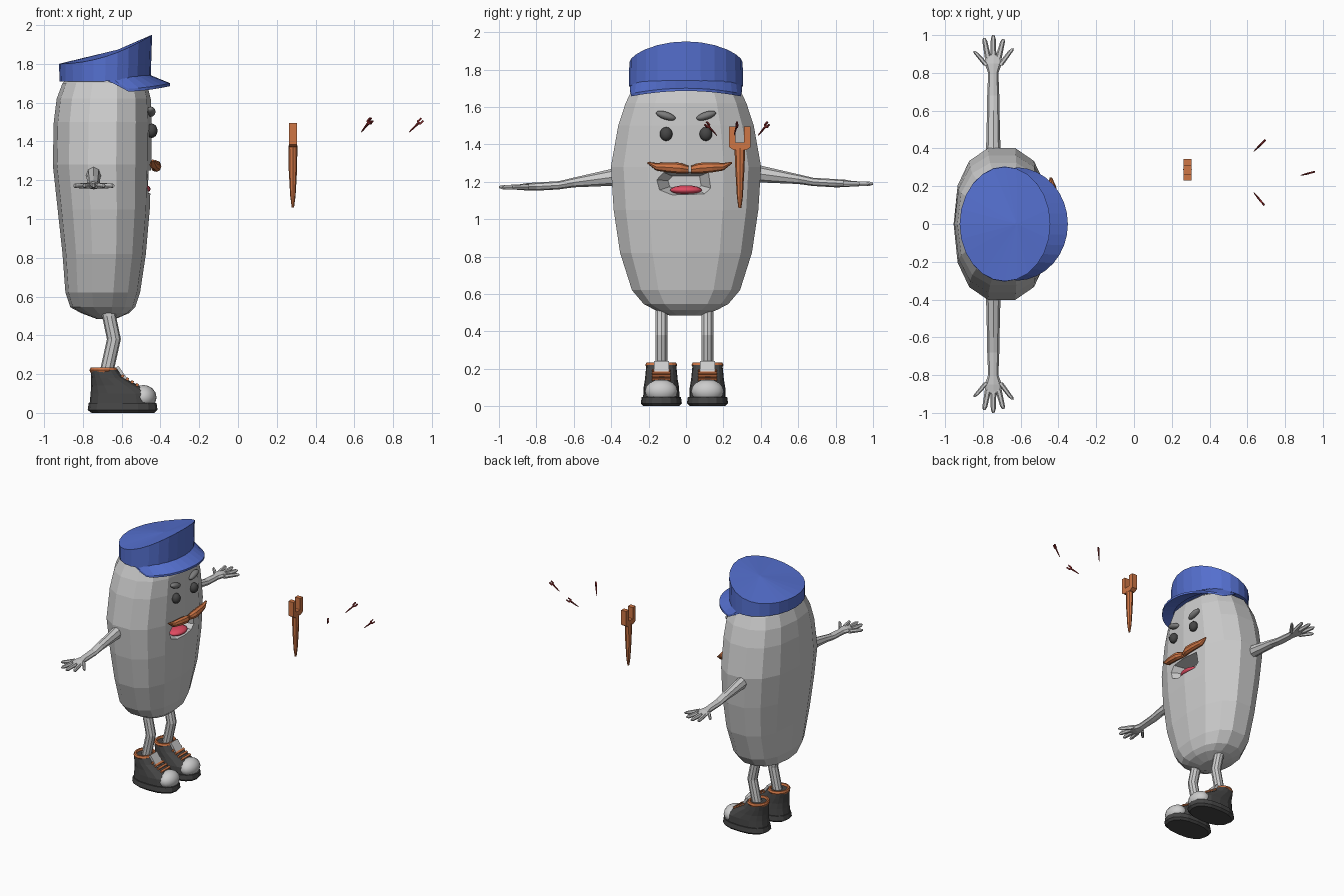
import bpy, bmesh
from math import sin, cos, pi, radians
from mathutils import Vector, Matrix

if "Cube" in bpy.data.objects:
    bpy.data.objects.remove(bpy.data.objects["Cube"])

X, Y, Z = Vector((1, 0, 0)), Vector((0, 1, 0)), Vector((0, 0, 1))


def material(name, rgb):
    m = bpy.data.materials.new(name)
    m.diffuse_color = (*rgb, 1)
    m.use_nodes = True
    m.node_tree.nodes["Principled BSDF"].inputs["Base Color"].default_value = m.diffuse_color
    return m


blue = material("blue", (0.09, 0.16, 0.62))
orange = material("orange", (0.62, 0.18, 0.06))
dark = material("dark_grey", (0.06, 0.06, 0.06))
mid = material("mid_grey", (0.2, 0.2, 0.2))
pink = material("pink_red", (0.75, 0.07, 0.12))
maroon = material("maroon", (0.28, 0.03, 0.03))


def spow(v, e):
    return (abs(v) ** e) * (1 if v >= 0 else -1)


def ring(c, u, v, n, exp=2.0):
    """Closed (super)ellipse around c with half-axes u and v."""
    return [Vector(c) + u * spow(cos(2 * pi * i / n), 2 / exp)
            + v * spow(sin(2 * pi * i / n), 2 / exp) for i in range(n)]


def loft(name, strips, mat=None, matrix=Matrix()):
    """Skin each list of rings, cap the ends, all in one object."""
    bm = bmesh.new()
    for rings in strips:
        vs = [[bm.verts.new(matrix @ p) for p in r] for r in rings]
        n = len(vs[0])
        for a, b in zip(vs, vs[1:]):
            for i in range(n):
                j = (i + 1) % n
                bm.faces.new((a[i], a[j], b[j], b[i]))
        bm.faces.new(vs[0][::-1])
        bm.faces.new(vs[-1])
    bmesh.ops.recalc_face_normals(bm, faces=bm.faces)
    me = bpy.data.meshes.new(name)
    bm.to_mesh(me)
    bm.free()
    ob = bpy.data.objects.new(name, me)
    bpy.context.collection.objects.link(ob)
    if mat:
        me.materials.append(mat)
    return ob


def ball(name, c, r, mat=None, tilt=0, smooth=True):
    bpy.ops.mesh.primitive_uv_sphere_add(segments=16, ring_count=8, location=c, rotation=(tilt, 0, 0))
    ob = bpy.context.object
    ob.name, ob.scale = name, r
    if mat:
        ob.data.materials.append(mat)
    if smooth:
        bpy.ops.object.shade_smooth()
    return ob


# Body: flat-faced bean, rows are z, back x, front x, half width
rows = [(0.485, -0.73, -0.63, 0.09), (0.515, -0.81, -0.56, 0.17), (0.545, -0.865, -0.53, 0.23),
        (0.62, -0.89, -0.505, 0.295), (0.82, -0.905, -0.475, 0.36), (1.05, -0.93, -0.455, 0.395),
        (1.28, -0.955, -0.447, 0.41), (1.5, -0.95, -0.445, 0.37), (1.62, -0.935, -0.45, 0.33),
        (1.70, -0.905, -0.47, 0.29), (1.76, -0.84, -0.54, 0.2)]
body = loft("body", [[ring(((a + b) / 2, 0, z), X * (b - a) / 2, Y * w, 14, 2.4) for z, a, b, w in rows]])

# Mouth: tapered hollow cut into the body
mouth = [(-.16, 1.21), (-.145, 1.155), (-.075, 1.13), (.1, 1.135), (.135, 1.165), (.12, 1.25), (-.12, 1.25)]
cutter = loft("mouth_cutter", [[[Vector((x, y * s, 1.2 + (z - 1.2) * s)) for y, z in mouth]
                                for x, s in ((-0.40, 1.1), (-0.46, 1.0), (-0.55, 0.6))]])
cutter.hide_render = True
cutter.hide_viewport = True
cut = body.modifiers.new("mouth", 'BOOLEAN')
cut.operation, cut.object, cut.solver = 'DIFFERENCE', cutter, 'EXACT'
ball("mouth_tongue", (-0.505, 0, 1.155), (0.055, 0.085, 0.026), pink)

# Eyes, brows and moustache halves
for s, side in ((-1, "right"), (1, "left")):
    ball(side + "_eye", (-0.445, 0.106 * s, 1.455), (0.03, 0.034, 0.037), dark)
    ball(side + "_brow", (-0.45, 0.108 * s, 1.553), (0.025, 0.055, 0.021), mid, radians(18) * s)
    tache = [(0.006, -0.43, 1.265, .018, .02), (0.05, -0.42, 1.272, .025, .029), (0.12, -0.425, 1.277, .025, .027),
             (0.18, -0.435, 1.28, .022, .02), (0.226, -0.44, 1.302, .006, .005)]
    loft(side + "_moustache", [[ring((x, 0.02 + s * y, z), X * a, Z * b, 8) for y, x, z, a, b in tache]], orange)

# Cap crown: straight sides with a top that rises to the front
N = 24
base = ring((-0.685, 0, 1.71), X * 0.235, Y * 0.305, N)
top = ring((-0.683, 0, 0), X * 0.24, Y * 0.303, N)
for p in base:
    p.z += 0.02 * max(0, (p.x + 0.685) / 0.235)
for p in top:
    p.z = 1.80 + 0.15 * ((p.x + 0.923) / 0.48) ** 2
hub = Vector((-0.62, 0, 1.873))
inner = [hub + (p - hub) * 0.03 for p in top]
loft("cap_crown", [[base, top, inner]], blue)

# Cap brim: curved plate sweeping round the front
brim = []
for k in range(17):
    a = radians(-88 + 11 * k)
    ix, iy, ox, oy = -0.685 + 0.225 * cos(a), 0.29 * sin(a), -0.625 + 0.275 * cos(a), 0.3 * sin(a)
    oz = 1.70 - 0.03 * sin(a) ** 2 + (0.03 if k in (0, 16) else 0)
    brim.append([Vector((ix, iy, 1.745)), Vector((ox, oy, oz)),
                 Vector((ox, oy, oz - 0.015)), Vector((ix, iy, 1.715))])
loft("cap_brim", [brim], blue)

# Arms with five-fingered hands
arm = [(0.3, 1.24, .042, .05), (0.4, 1.232, .038, .045), (0.6, 1.205, .033, .026), (0.68, 1.19, .032, .022),
       (0.8, 1.183, .027, .022), (0.85, 1.182, .046, .02), (0.895, 1.18, .043, .014)]
fingers = [(-.035, .84, -.1, .915), (-.028, .88, -.048, .985), (0, .88, 0, 1.0),
           (.028, .88, .053, .98), (.035, .84, .103, .93)]
for s, side in ((-1, "right"), (1, "left")):
    dz = 0.009 * s
    strips = [[ring((-0.745, s * y, z + dz), X * a, Z * b, 8) for y, z, a, b in arm]]
    for x0, y0, x1, y1 in fingers:
        strips.append([ring((-0.745 + x0 + (x1 - x0) * t, s * (y0 + (y1 - y0) * t), 1.18 + dz), X * r, Z * r, 6)
                       for t, r in ((0, .017), (.85, .013), (1, .006))])
    loft(side + "_arm", strips)


def box(name, c, half, mat, ang):
    bpy.ops.mesh.primitive_cube_add(size=2, location=c, rotation=(0, ang, 0))
    ob = bpy.context.object
    ob.name, ob.scale = name, half
    if mat:
        ob.data.materials.append(mat)


# Legs and high-top shoes
def plan(rows, y, n=16):
    return [ring(((a + b) / 2, y, z), X * (b - a) / 2, Y * w, n, 2.4) for z, a, b, w in rows]


for y, side in ((-0.132, "right"), (0.115, "left")):
    leg = loft(side + "_leg", [[ring((x, y, z), X * .036, Y * .034, 10)
                                for x, z in ((-0.675, 0.56), (-0.665, 0.5), (-0.64, 0.38), (-0.68, 0.2))]])
    loft(side + "_shoe_sole", [plan([(0.0, -.755, -.43, .095), (0.015, -.775, -.415, .11),
                                     (0.05, -.77, -.42, .105)], y)], dark)
    loft(side + "_shoe_upper", [plan([(0.05, -.765, -.43, .097), (0.10, -.76, -.44, .095), (0.14, -.757, -.51, .088),
                                      (0.18, -.757, -.585, .084), (0.22, -.76, -.62, .08)], y)], dark)
    ball(side + "_toe_cap", (-0.488, y, 0.08), (0.068, 0.087, 0.064))
    bpy.ops.mesh.primitive_torus_add(major_segments=16, minor_segments=6, major_radius=1, minor_radius=0.17,
                                     location=(-0.692, y, 0.22))
    collar = bpy.context.object
    collar.name, collar.scale = side + "_shoe_collar", (0.063, 0.073, 0.09)
    collar.data.materials.append(orange)
    box(side + "_shoe_tongue", (-0.595, y, 0.197), (0.008, 0.04, 0.05), None, radians(-35))
    for k in range(4):
        box(f"{side}_lace_{k + 1}", (-0.595 + 0.025 * k, y, 0.19 - 0.015 * k), (0.007, 0.05, 0.007), orange, radians(30))


# Floating forks: tapered handle with a two-pronged head
def fork(name, mat, matrix):
    handle = [ring((0, 0, z), X * a, Y * b, 8) for z, a, b in
              ((0, .006, .008), (.06, .014, .016), (.2, .022, .024), (.32, .023, .029))]
    u = [(-.035, .31), (.035, .31), (.057, .325), (.057, .435), (.023, .435),
         (.023, .35), (-.023, .35), (-.023, .435), (-.057, .435), (-.057, .325)]
    head = [[Vector((x, y, z)) for y, z in u] for x in (-.021, .021)]
    loft(name, [handle, head], mat, matrix)


fork("large_fork", orange, Matrix.Translation((0.283, 0.288, 1.06)))
for k, (tail, tip) in enumerate((((.635, .385, 1.447), (.69, .44, 1.513)),
                                 ((.635, .165, 1.447), (.685, .105, 1.513)),
                                 ((.882, .257, 1.447), (.95, .275, 1.513)))):
    d = Vector(tip) - Vector(tail)
    w = d.normalized()
    u = w.cross(Z).normalized()
    v = w.cross(u)
    m = Matrix((u, v, w)).transposed().to_4x4()
    fork(f"small_fork_{k + 1}", maroon, Matrix.Translation(tail) @ m @ Matrix.Scale(d.length / 0.435, 4))
